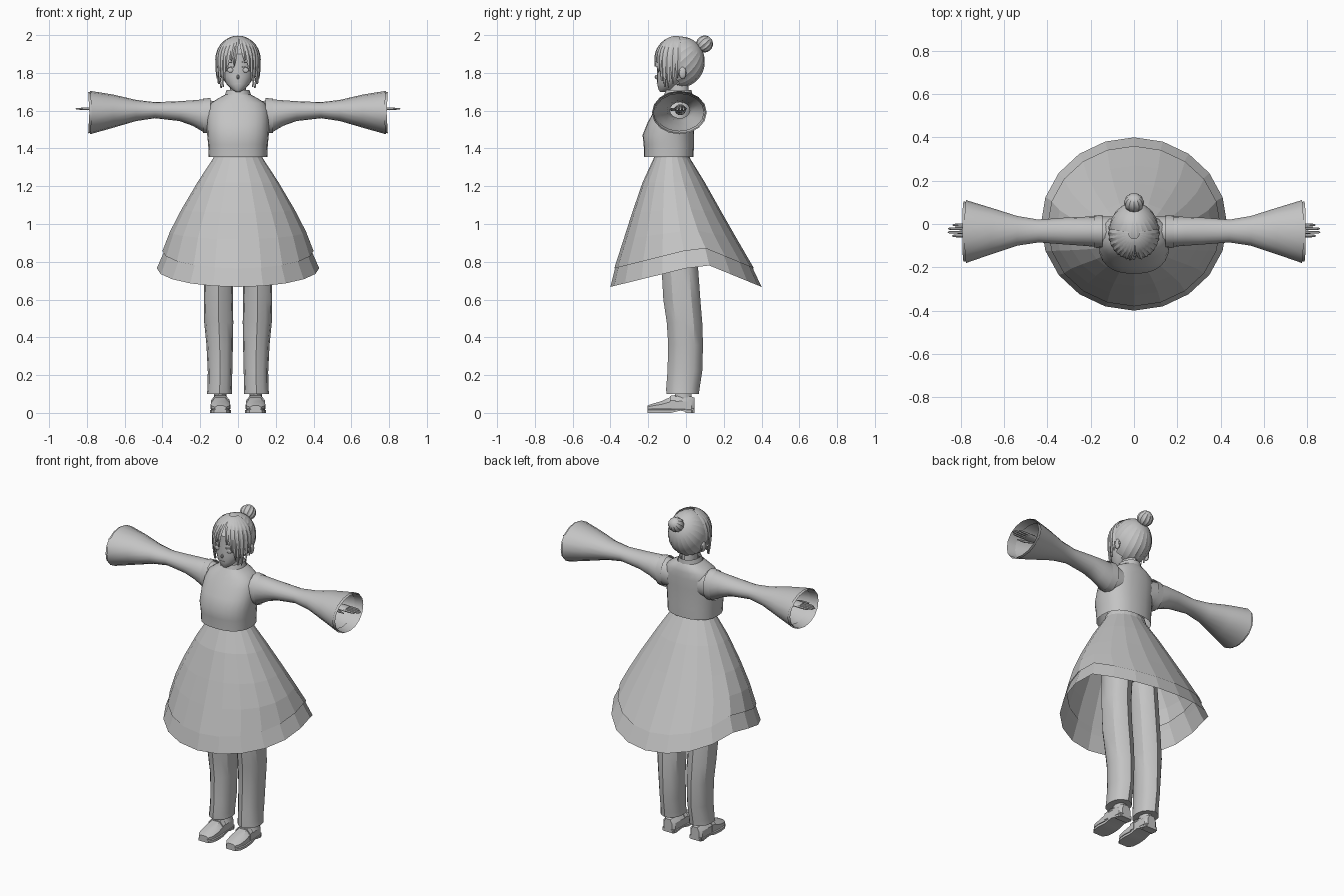
import bpy, bmesh, math
from mathutils import Vector, Matrix

if "Cube" in bpy.data.objects:
    bpy.data.objects.remove(bpy.data.objects["Cube"])

grey = bpy.data.materials.new("light_grey")
grey.diffuse_color = (0.55, 0.55, 0.55, 1)
grey.use_nodes = True
grey.node_tree.nodes["Principled BSDF"].inputs["Base Color"].default_value = grey.diffuse_color


def finish(name, bm, smooth=35):
    """Turn a bmesh into a named object, smooth shaded unless smooth is 0."""
    bmesh.ops.recalc_face_normals(bm, faces=bm.faces)
    me = bpy.data.meshes.new(name)
    bm.to_mesh(me)
    bm.free()
    ob = bpy.data.objects.new(name, me)
    bpy.context.collection.objects.link(ob)
    me.materials.append(grey)
    if smooth:
        bpy.ops.object.select_all(action='DESELECT')
        ob.select_set(True)
        bpy.context.view_layer.objects.active = ob
        bpy.ops.object.shade_smooth_by_angle(angle=math.radians(smooth))
    return ob


def loft(name, rings, caps=True, smooth=35):
    """Skin a list of equal-length closed rings."""
    bm = bmesh.new()
    vs = [[bm.verts.new(p) for p in r] for r in rings]
    n = len(vs[0])
    for a, b in zip(vs, vs[1:]):
        for i in range(n):
            j = (i + 1) % n
            bm.faces.new((a[i], a[j], b[j], b[i]))
    if caps:
        bm.faces.new(vs[0])
        bm.faces.new(vs[-1])
    return finish(name, bm, smooth)


def unit_ring(n, power=2.0):
    """Points of a unit superellipse."""
    out = []
    for i in range(n):
        a = 2 * math.pi * i / n
        c, s = math.cos(a), math.sin(a)
        out.append((math.copysign(abs(c) ** (2 / power), c),
                    math.copysign(abs(s) ** (2 / power), s)))
    return out


def level(z, rx, yf, yb, cx=0, n=20, power=2.0):
    """Horizontal ring from half width, front y and back y."""
    cy, ry = (yf + yb) / 2, (yb - yf) / 2
    return [(cx + rx * c, cy + ry * s, z) for c, s in unit_ring(n, power)]


def upright(x, zt, zb, yf, yb, n=16, lean=0):
    """Vertical ring across the x axis."""
    cz, rz, cy, ry = (zt + zb) / 2, (zt - zb) / 2, (yf + yb) / 2, (yb - yf) / 2
    return [(x + math.copysign(lean * s, x), cy + ry * c, cz + rz * s) for c, s in unit_ring(n)]


def ball(name, centre, radii, axis=(0, 0, 1), seg=20, rows=12, flute=0.0, cut=None, smooth=35):
    """Ellipsoid whose poles lie on axis, with optional lengthwise grooves."""
    bm = bmesh.new()
    bmesh.ops.create_uvsphere(bm, u_segments=seg, v_segments=rows, radius=1)
    for v in bm.verts:
        i = round(math.atan2(v.co.y, v.co.x) / (2 * math.pi / seg))
        if i % 2:
            v.co.x *= 1 - flute
            v.co.y *= 1 - flute
    rot = Vector((0, 0, 1)).rotation_difference(Vector(axis)).to_matrix().to_4x4()
    bm.transform(Matrix.Translation(centre) @ Matrix.Diagonal((*radii, 1)) @ rot)
    if cut:
        bmesh.ops.delete(bm, geom=[f for f in bm.faces if cut(f.calc_center_median())], context='FACES')
    return finish(name, bm, smooth)


def box(name, centre, size, turn=0, tilt=0):
    bm = bmesh.new()
    bmesh.ops.create_cube(bm, size=1)
    bm.transform(Matrix.Translation(centre) @ Matrix.Rotation(turn, 4, 'Z')
                 @ Matrix.Rotation(tilt, 4, 'Y') @ Matrix.Diagonal((*size, 1)))
    return finish(name, bm, 0)


# Skirt: faceted bell whose hem is higher at the sides than front and back
def drooped(z, rx, yf, yb, droop):
    ring = []
    for x, y, _ in level(0, rx, yf, yb, n=20):
        s = (y - (yf + yb) / 2) / ((yb - yf) / 2)
        t = (s - .25) / .75 if s > .25 else (.25 - s) / 1.25
        ring.append((x, y, z - droop * t))
    return ring


loft("skirt", [drooped(*r) for r in (
    (1.37, .125, -.17, .02, 0), (1.35, .13, -.17, .02, 0), (1.22, .215, -.23, .10, 0),
    (1.08, .30, -.285, .19, .02), (.97, .36, -.33, .27, .05), (.88, .40, -.38, .36, .115))],
    caps=False, smooth=0)
loft("skirt_frill", [drooped(*r) for r in (
    (.91, .375, -.365, .335, .11), (.88, .39, -.376, .354, .115), (.79, .43, -.40, .40, .123))],
    caps=False, smooth=0)

# Jacket body and standing collar
loft("bodice", [level(*r, n=24, power=2.4) for r in (
    (1.355, .155, -.222, .04), (1.42, .158, -.224, .042), (1.47, .163, -.23, .042),
    (1.54, .165, -.202, .045), (1.60, .162, -.168, .047), (1.64, .145, -.145, .046),
    (1.665, .105, -.128, .042), (1.685, .068, -.115, .03))], caps=False)
loft("collar", [level(*r, n=16) for r in (
    (1.675, .072, -.118, .032), (1.71, .06, -.108, .03))], caps=False)
loft("neck", [level(*r, n=12) for r in ((1.64, .045, -.09, .02), (1.76, .04, -.09, .01))])
loft("hips", [level(*r, n=16) for r in (
    (1.40, .12, -.15, .01), (1.25, .135, -.15, .04), (1.08, .165, -.14, .06), (.95, .13, -.12, .05))])

for s, side in ((-1, "right"), (1, "left")):
    # Flared sleeve with an inner cuff
    loft(side + "_sleeve", [upright(s * x, *r) for x, *r in (
        (.10, 1.645, 1.49, -.11, .035), (.18, 1.66, 1.485, -.105, .035), (.24, 1.655, 1.52, -.10, .033),
        (.31, 1.65, 1.545, -.095, .03), (.44, 1.645, 1.56, -.085, .02), (.54, 1.657, 1.545, -.10, .037),
        (.66, 1.685, 1.51, -.14, .075))] + [upright(s * .775, 1.705, 1.475, -.18, .11, lean=.008)],
        caps=False)
    loft(side + "_cuff", [upright(s * .735, 1.69, 1.493, -.164, .094, lean=.006),
                          upright(s * .787, 1.70, 1.48, -.174, .104, lean=.006)], caps=False)
    loft(side + "_shoulder_cap", [upright(s * .145, 1.667, 1.48, -.112, .042),
                                  upright(s * .185, 1.664, 1.482, -.109, .039)], caps=False)

    # Forearm, palm and fingers
    loft(side + "_hand", [upright(s * x, *r, n=10) for x, *r in (
        (.45, 1.635, 1.575, -.06, .0), (.62, 1.63, 1.587, -.053, -.007), (.69, 1.624, 1.595, -.05, -.01),
        (.73, 1.624, 1.597, -.064, .004), (.775, 1.62, 1.60, -.064, .004))])
    for i, tip in enumerate((.84, .86, .858, .838)):
        y = -.055 + i * .0168
        loft(side + "_finger", [upright(s * x, 1.61 + h, 1.61 - h, y - h, y + h, n=6)
                                for x, h in ((.765, .0075), (.81, .007), (tip - .008, .0055), (tip, .002))])
    loft(side + "_thumb", [upright(s * x, 1.606 + h, 1.606 - h, y - h, y + h, n=6)
                           for x, y, h in ((.70, -.052, .009), (.74, -.075, .008), (.785, -.085, .003))])

    # Trouser leg with a pressed crease
    leg = []
    for z, rx, yf, yb, cx in ((1.15, .075, -.14, .05, .08), (.95, .08, -.135, .055, .09),
                              (.78, .077, -.122, .057, .102), (.60, .077, -.112, .07, .104),
                              (.48, .077, -.094, .08, .102), (.36, .07, -.086, .084, .097),
                              (.22, .065, -.09, .08, .095), (.13, .064, -.097, .066, .097),
                              (.10, .067, -.096, .062, .098)):
        leg.append([(x, y - .008 if i == 9 else y + .006 if i == 3 else y, z)
                    for i, (x, y, z) in enumerate(level(z, rx, yf, yb, s * cx, 12, 2.3))])
    loft(side + "_trouser_leg", leg, smooth=30)
    loft(side + "_ankle", [level(z, .032, -.06, .03, s * .094, 10) for z in (.05, .15)])

    # Shoe: upper, strap, sole and heel
    def across(y, w, top, low, shift=0):
        c = s * (.093 + shift)
        return [(c - w, y, low), (c + w, y, low), (c + w, y, low + (top - low) * .6),
                (c + w * .55, y, top), (c - w * .55, y, top), (c - w, y, low + (top - low) * .6)]
    shape = ((.045, .028, .08), (.03, .042, .086), (-.03, .046, .09), (-.08, .048, .085),
             (-.13, .052, .062), (-.18, .047, .048), (-.205, .03, .038))
    loft(side + "_shoe", [across(y, w, t, .02) for y, w, t in shape])
    loft(side + "_sole", [across(y, w + .003, .024, .012 if -.06 < y < .0 else 0) for y, w, t in shape])
    loft(side + "_strap", [across(y, w, t, .025) for y, w, t in (
        (-.055, .049, .095), (-.085, .051, .09))])
    box(side + "_heel", (s * .093, .02, .011), (.08, .045, .022))

    # Ear, eye, lash and brow
    ball(side + "_ear", (s * .106, -.018, 1.80), (.012, .02, .032), seg=10, rows=8)
    ball(side + "_eye", (s * .04, -.146, 1.815), (.017, .004, .013), seg=12, rows=8)
    box(side + "_lash", (s * .041, -.147, 1.83), (.04, .008, .005), s * .3, s * .1)
    box(side + "_brow", (s * .041, -.146, 1.855), (.038, .008, .004), s * .3, s * .15)

# Face with a pointed chin, small nose and mouth
loft("face", [level(*r, n=20) for r in (
    (1.70, .012, -.137, -.10), (1.712, .032, -.146, -.075), (1.74, .06, -.152, -.04),
    (1.78, .08, -.154, 0), (1.83, .09, -.152, .03), (1.90, .09, -.15, .06), (1.96, .06, -.10, .04))])
ball("nose", (0, -.155, 1.778), (.007, .011, .012), seg=8, rows=6)
box("mouth", (0, -.152, 1.745), (.026, .006, .003))

# Swept-back hair and ribbed bun
ball("back_hair", (0, -.028, 1.858), (.114, .128, .135), axis=(0, .75, .66), seg=44, rows=20,
     flute=.03, cut=lambda c: c.y < -.045 and c.z < 1.93, smooth=20)
ball("hair_bun", (0, .098, 1.953), (.047, .045, .045), axis=(0, .75, .66), seg=24, rows=10,
     flute=.09, smooth=20)


# Front locks hanging from the crown
def hair_point(deg, z, k):
    if z > 1.87:
        r = math.sqrt(max(.002, 1 - ((z - 1.87) / .127) ** 2))
    else:
        r = 1 - .12 * ((1.87 - z) / .15) ** 2
    a = math.radians(deg)
    return (.117 * r * k * math.sin(a), -.042 - .124 * r * k * math.cos(a), z)


def lock(deg, width, end, drift):
    rings = []
    for i in range(10):
        t = i / 9
        z = 1.994 - (1.994 - end) * t ** 1.5
        w, d = width * (1 - .9 * t ** 4), deg + drift * t
        rings.append([hair_point(d - w, z, .985), hair_point(d, z, 1.03),
                      hair_point(d + w, z, .985), hair_point(d, z, .93)])
    loft("hair_lock", rings, smooth=25)


for s in (-1, 1):
    for deg, width, end, drift in ((10, 8, 1.86, 8), (22, 9, 1.81, 10), (36, 9, 1.76, 6), (50, 9, 1.725, 0),
                                   (64, 9, 1.72, -2), (78, 9, 1.74, -2), (92, 9, 1.77, -4)):
        lock(s * deg, width, end, s * drift)
lock(-2, 7, 1.835, -8)
